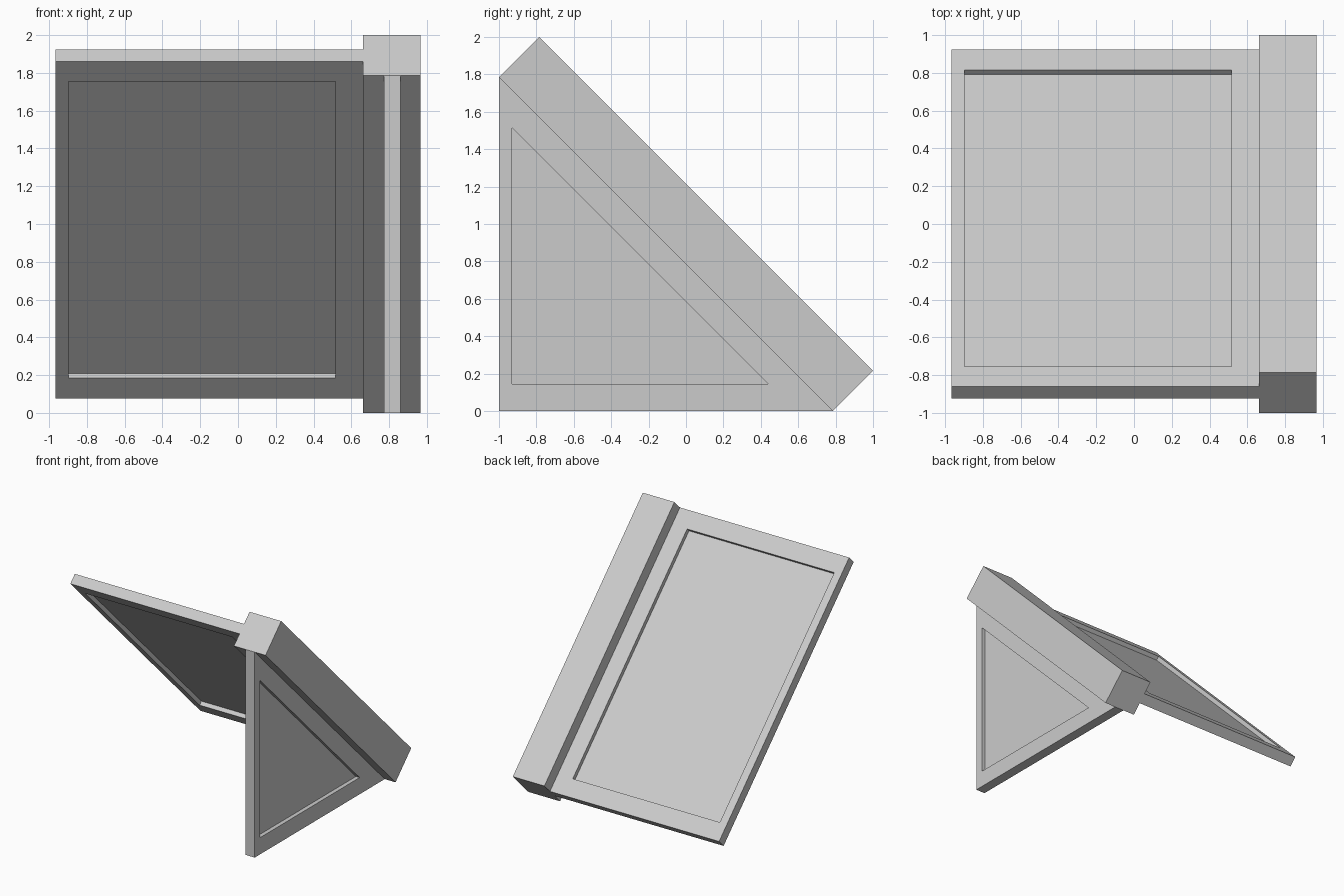
import bpy, bmesh
from math import radians, sqrt
from mathutils import Matrix

if "Cube" in bpy.data.objects:
    bpy.data.objects.remove(bpy.data.objects["Cube"])

R2 = sqrt(2)
HALF_LEN = 1.785 / R2       # half length of the sloped beam
HALF_BEAM = 0.152           # half side of the square beam
HALF_SLAB = 0.044           # half thickness of panel and bracket
DEPTH = 0.036               # depth of the recesses on both faces
SLOPE = Matrix.Translation((0, 0, 1)) @ Matrix.Rotation(radians(-45), 4, 'X')


def finish(name, bm, matrix):
    bmesh.ops.transform(bm, matrix=matrix, verts=bm.verts)
    bmesh.ops.recalc_face_normals(bm, faces=bm.faces)
    mesh = bpy.data.meshes.new(name)
    bm.to_mesh(mesh)
    bm.free()
    obj = bpy.data.objects.new(name, mesh)
    bpy.context.collection.objects.link(obj)
    return obj


def recessed_slab(name, outer, inner, matrix):
    """Slab with outline `outer`, and a sunken field `inner` on both faces."""
    bm = bmesh.new()
    n = len(outer)

    def ring(points, w):
        return [bm.verts.new((u, v, w)) for u, v in points]

    def bridge(a, b):
        for i in range(n):
            j = (i + 1) % n
            bm.faces.new((a[i], a[j], b[j], b[i]))

    rims = []
    for side in (-1, 1):
        rim = ring(outer, side * HALF_SLAB)
        lip = ring(inner, side * HALF_SLAB)
        floor = ring(inner, side * (HALF_SLAB - DEPTH))
        bridge(rim, lip)
        bridge(lip, floor)
        bm.faces.new(floor)
        rims.append(rim)
    bridge(*rims)
    return finish(name, bm, matrix)


def rect(x0, x1, half):
    return [(x0, -half), (x1, -half), (x1, half), (x0, half)]


# Sloped square beam
bm = bmesh.new()
bmesh.ops.create_cube(bm, size=2)
bmesh.ops.scale(bm, vec=(HALF_BEAM, HALF_LEN, HALF_BEAM), verts=bm.verts)
finish("sloped_beam", bm, SLOPE @ Matrix.Translation((0.813, 0, 0)))

# Sloped rectangular panel beside the beam
recessed_slab("sloped_panel", rect(-0.965, 0.661, HALF_LEN),
              rect(-0.897, 0.517, 1.57 / R2), SLOPE)

# Upright triangular bracket under the beam: (u, v, w) -> (y, z, x)
upright = Matrix(((0, 0, 1, 0.817), (1, 0, 0, 0), (0, 1, 0, 0), (0, 0, 0, 1)))
recessed_slab("triangle_bracket", [(-1, 0), (0.785, 0), (-1, 1.785)],
              [(-0.93, 0.145), (0.44, 0.145), (-0.93, 1.515)], upright)
